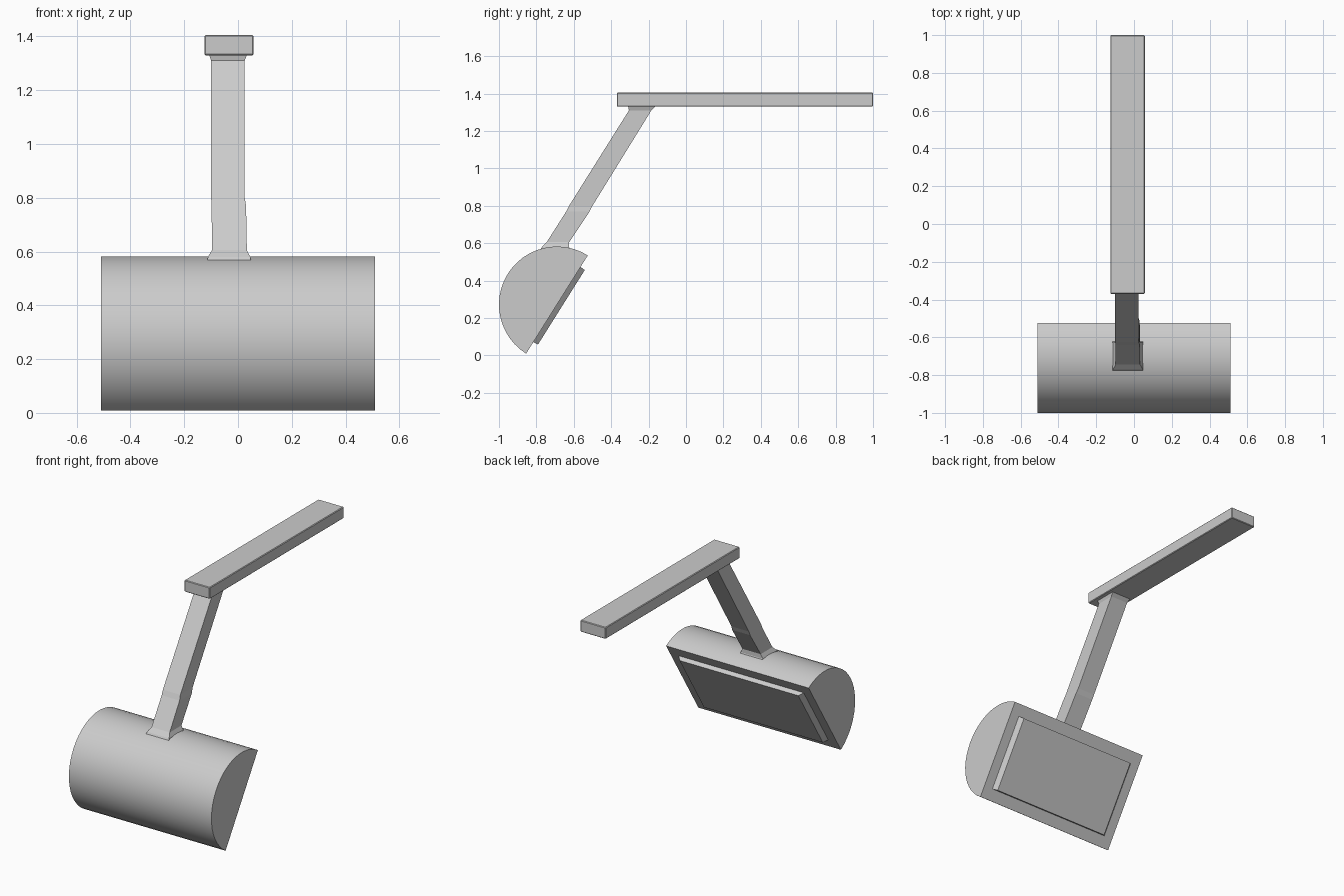
import bpy, bmesh, math
from mathutils import Vector

cube = bpy.data.objects.get("Cube")
if cube:
    bpy.data.objects.remove(cube, do_unlink=True)

grey = bpy.data.materials.new("plain grey")
grey.use_nodes = True
colour = (0.6, 0.6, 0.6, 1)
grey.diffuse_color = colour
grey.node_tree.nodes["Principled BSDF"].inputs["Base Color"].default_value = colour


def loft(name, rings, smooth=False, bevel=0):
    """Skin a closed solid through matching rings of points."""
    bm = bmesh.new()
    loops = [[bm.verts.new(p) for p in ring] for ring in rings]
    n = len(loops[0])
    for a, b in zip(loops, loops[1:]):
        for i in range(n):
            j = (i + 1) % n
            bm.faces.new((a[i], a[j], b[j], b[i]))
    bm.faces.new(loops[0])
    bm.faces.new(loops[-1])
    bmesh.ops.recalc_face_normals(bm, faces=bm.faces[:])
    mesh = bpy.data.meshes.new(name)
    bm.to_mesh(mesh)
    bm.free()
    mesh.materials.append(grey)
    obj = bpy.data.objects.new(name, mesh)
    bpy.context.collection.objects.link(obj)
    if bevel:
        mod = obj.modifiers.new("soft edges", "BEVEL")
        mod.width = bevel
        mod.segments = 1
    if smooth:
        bpy.ops.object.select_all(action="DESELECT")
        obj.select_set(True)
        bpy.context.view_layer.objects.active = obj
        bpy.ops.object.shade_smooth_by_angle(angle=math.radians(30))
    return obj


def slab(x0, x1, y0, y1, z):
    return [(x0, y0, z), (x1, y0, z), (x1, y1, z), (x0, y1, z)]


# Axes of the tilted flat face of the head
centre = Vector((0, -0.69, 0.272))
along = Vector((0, 0.532, 0.847))
out = Vector((0, 0.847, -0.532))
radius = 0.31
half_width = 0.51

# Half-cylinder head
steps = 24
arc = [centre + radius * (math.cos(a) * along - math.sin(a) * out)
       for a in (math.pi * i / steps for i in range(steps + 1))]
loft("head", [[p + Vector((x, 0, 0)) for p in arc]
              for x in (-half_width, half_width)], smooth=True)


# Raised panel on the flat face, with sloping ends
def panel_ring(half_x, half_t, height):
    return [centre + Vector((sx * half_x, 0, 0)) + st * half_t * along + height * out
            for sx, st in ((-1, -1), (1, -1), (1, 1), (-1, 1))]


loft("panel", [panel_ring(0.45, 0.237, -0.01),
               panel_ring(0.447, 0.237, 0.0),
               panel_ring(0.425, 0.235, 0.028)])

# Leaning arm, flared where it meets the head and the bar
loft("arm", [slab(-0.115, 0.05, -0.785, -0.615, 0.555),
             slab(-0.112, 0.046, -0.77, -0.625, 0.58),
             slab(-0.097, 0.033, -0.745, -0.625, 0.605),
             slab(-0.098, 0.03, -0.64, -0.515, 0.77),
             slab(-0.10, 0.025, -0.625, -0.50, 0.80),
             slab(-0.10, 0.025, -0.305, -0.185, 1.31),
             slab(-0.108, 0.034, -0.31, -0.16, 1.335)])

# Long horizontal bar
loft("bar", [slab(-0.125, 0.057, -0.37, 1.0, 1.33),
             slab(-0.125, 0.057, -0.37, 1.0, 1.405)], bevel=0.004)
